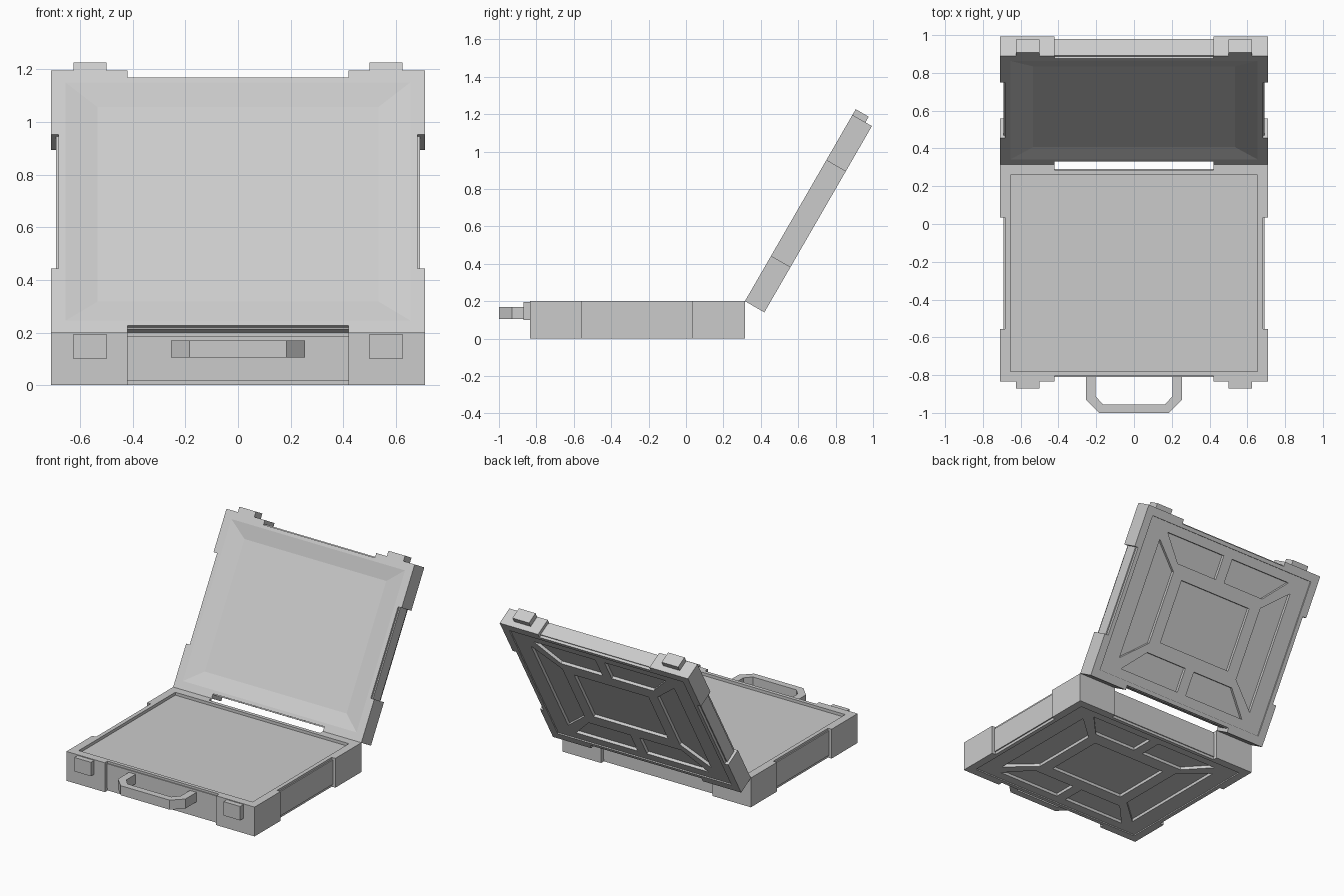
import bpy, bmesh, math
from mathutils import Matrix

cube = bpy.data.objects.get("Cube")
if cube:
    bpy.data.objects.remove(cube, do_unlink=True)

grey = bpy.data.materials.new("light_grey")
grey.use_nodes = True
colour = (0.6, 0.6, 0.6, 1)
grey.diffuse_color = colour
grey.node_tree.nodes["Principled BSDF"].inputs["Base Color"].default_value = colour

HX, HY = 0.71, 0.575        # half size of a case half
MX, MY = 0.683, 0.545       # half size between the corner guards
GX, GY = 0.42, 0.295        # where the corner guards end


def prism(name, loops, z0, z1, top_loops=None):
    """Extrude each outline from z0 to z1, optionally to a different top outline."""
    bm = bmesh.new()
    for low, high in zip(loops, top_loops or loops):
        a = [bm.verts.new((x, y, z0)) for x, y in low]
        b = [bm.verts.new((x, y, z1)) for x, y in high]
        bm.faces.new(a[::-1])
        bm.faces.new(b)
        for i in range(len(a)):
            j = (i + 1) % len(a)
            bm.faces.new((a[i], a[j], b[j], b[i]))
    bmesh.ops.recalc_face_normals(bm, faces=bm.faces)
    mesh = bpy.data.meshes.new(name)
    bm.to_mesh(mesh)
    bm.free()
    mesh.materials.append(grey)
    obj = bpy.data.objects.new(name, mesh)
    bpy.context.collection.objects.link(obj)
    return obj


def rect(hx, hy, cx=0, cy=0):
    return [(cx - hx, cy - hy), (cx + hx, cy - hy), (cx + hx, cy + hy), (cx - hx, cy + hy)]


def flip(loop, sx, sy):
    pts = [(x * sx, y * sy) for x, y in loop]
    return pts if sx * sy > 0 else pts[::-1]


def cut(obj, cutter):
    mod = obj.modifiers.new("cut", 'BOOLEAN')
    mod.operation = 'DIFFERENCE'
    mod.solver = 'EXACT'
    mod.object = cutter
    bpy.context.view_layer.objects.active = obj
    bpy.ops.object.modifier_apply(modifier=mod.name)
    bpy.data.objects.remove(cutter, do_unlink=True)


def outline():
    q = [(MX, GY), (HX, GY), (HX, HY), (GX, HY), (GX, MY)]
    return [p for s in ((1, 1), (-1, 1), (-1, -1), (1, -1)) for p in flip(q, *s)]


def pocket_loops():
    side = [(0.36, -0.24), (0.54, -0.40), (0.54, 0.40), (0.36, 0.24)]
    end = [(0.035, 0.30), (0.35, 0.30), (0.50, 0.46), (0.035, 0.46)]
    loops = [rect(0.28, 0.21), side, flip(side, -1, 1)]
    return loops + [flip(end, sx, sy) for sx in (1, -1) for sy in (1, -1)]


def case_half(name, thick, latch_side, latch_z, matrix):
    """Shell with corner guards, outer pockets, edge panels and latches; outer face at z = 0."""
    shell = prism(name + "_shell", [outline()], 0, thick)
    cut(shell, prism("plate_cutter", [rect(0.655, 0.52)], -0.05, 0.008))
    cut(shell, prism("pocket_cutter", pocket_loops(), -0.05, 0.028))
    parts = [shell]
    # Thin raised panels between the corner guards
    for s, label in ((1, "a"), (-1, "b")):
        parts.append(prism(f"{name}_side_panel_{label}", [rect(0.006, GY, s * (MX + 0.002))],
                           0.018, thick - 0.015))
        parts.append(prism(f"{name}_end_panel_{label}", [rect(GX, 0.005, 0, s * (MY + 0.001))],
                           0.018, thick - 0.015))
        parts.append(prism(f"{name}_latch_{label}",
                           [rect(0.0625, 0.0225, s * 0.5625, latch_side * (HY + 0.0125))],
                           *latch_z))
    for p in parts:
        p.matrix_world = matrix
    return shell


# Base with a shallow tray on top
base_place = Matrix.Translation((0, -0.26, 0))
base = case_half("base", 0.2, -1, (0.1, 0.195), base_place)
tray = prism("tray_cutter", [rect(0.655, 0.52)], 0.18, 0.25)
tray.matrix_world = base_place
bpy.context.view_layer.update()
cut(base, tray)

# Lid, open at sixty degrees about the rear top edge, with a sloped inner recess
T = 0.12
lid_place = (Matrix.Translation((0, 0.315, 0.2)) @ Matrix.Rotation(math.radians(60), 4, 'X')
             @ Matrix.Translation((0, HY, -T)))
lid = case_half("lid", T, 1, (0.04, T), lid_place)
recess = prism("recess_cutter", [rect(0.535, 0.4275)], T - 0.021, T + 0.007,
               [rect(0.695, 0.5542)])
recess.matrix_world = lid_place
bpy.context.view_layer.update()
cut(lid, recess)

# Handle with chamfered corners
outer = [(0.255, -0.80), (0.255, -0.93), (0.185, -1.0)]
inner = [(0.205, -0.80), (0.205, -0.91), (0.165, -0.955)]
handle_loop = (outer + [(-x, y) for x, y in outer[::-1]]
               + [(-x, y) for x, y in inner] + inner[::-1])
prism("handle", [handle_loop], 0.105, 0.17)
